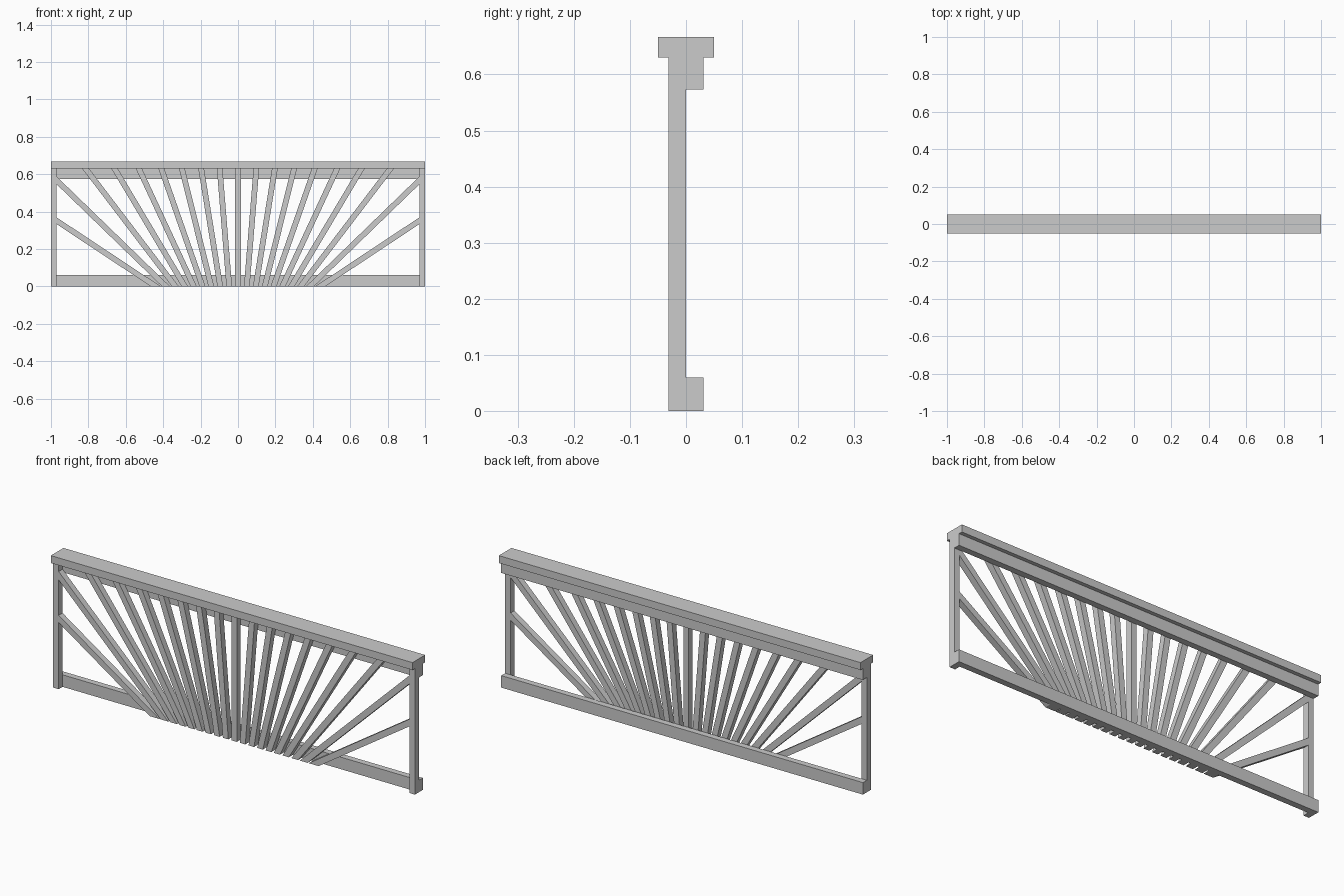
import bpy
from math import hypot

if "Cube" in bpy.data.objects:
    bpy.data.objects.remove(bpy.data.objects["Cube"])

W = 0.03            # bar width
D = 0.031           # depth of each layer
TOP = 0.63          # underside of the cap
INNER = 0.97        # inner face of the posts


def prism(name, outline, y0, y1):
    """Extrude an XZ outline along y."""
    n = len(outline)
    verts = [(x, y, z) for y in (y0, y1) for x, z in outline]
    faces = [tuple(range(n)), tuple(reversed(range(n, 2 * n)))]
    faces += [(i, i + n, (i + 1) % n + n, (i + 1) % n) for i in range(n)]
    mesh = bpy.data.meshes.new(name)
    mesh.from_pydata(verts, [], faces)
    mesh.update()
    ob = bpy.data.objects.new(name, mesh)
    bpy.context.collection.objects.link(ob)
    return ob


def box(name, x0, x1, y0, y1, z0, z1):
    return prism(name, [(x0, z0), (x1, z0), (x1, z1), (x0, z1)], y0, y1)


# Cap and the two rails behind the bars
box("handrail_cap", -1, 1, -0.05, 0.05, TOP, 0.667)
box("upper_rail", -1, 1, 0, D, 0.573, TOP)
box("lower_rail", -1, 1, 0, D, 0, 0.06)

# Centre bar and end posts
box("center_bar", -W / 2, W / 2, -D, 0, 0, TOP)
for s in (-1, 1):
    a, b = sorted((s * INNER, s))
    box("end_post", a, b, -D, 0, 0, TOP)

# Fan bars: (centre x at the ground, end point x, z), mirrored left and right
fan = [(0.047, 0.098, TOP), (0.095, 0.197, TOP), (0.143, 0.30, TOP),
       (0.19, 0.41, TOP), (0.237, 0.53, TOP), (0.285, 0.66, TOP),
       (0.335, 0.815, TOP), (0.385, INNER, 0.567), (0.44, INNER, 0.351)]
for foot, ex, ez in fan:
    length = hypot(ex - foot, ez)
    hx = W / 2 * length / ez             # half width along a level cut
    hz = W / 2 * length / (ex - foot)    # half width along an upright cut
    if ez == TOP:
        head = [(ex + hx, ez), (ex - hx, ez)]
    else:
        head = [(ex, ez - hz), (ex, ez + hz)]
    outline = [(foot - hx, 0), (foot + hx, 0)] + head
    prism("fan_bar_right", outline, -D, 0)
    prism("fan_bar_left", [(-x, z) for x, z in reversed(outline)], -D, 0)
